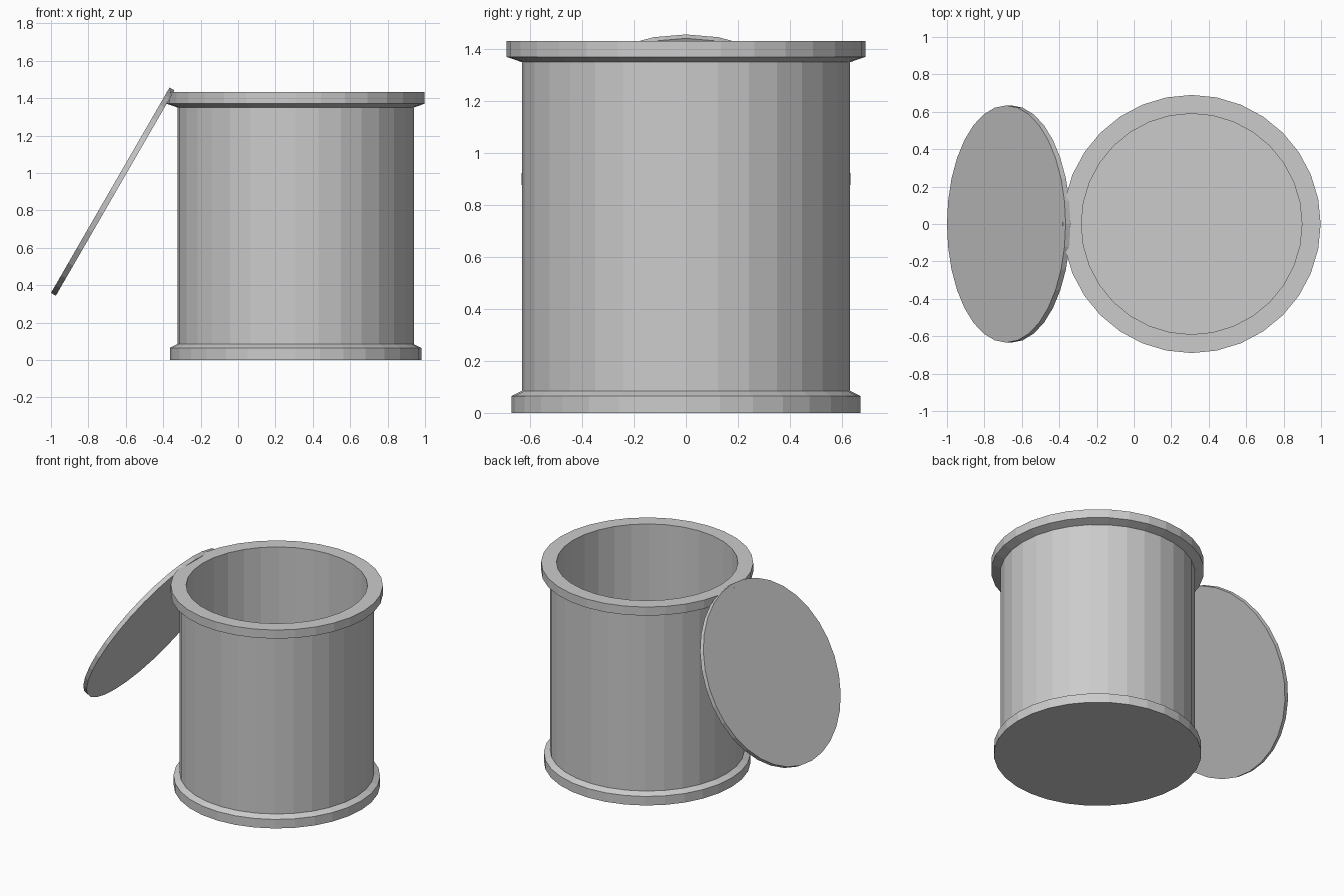
import bpy, bmesh
from math import sin, cos, pi, radians
from mathutils import Matrix

if "Cube" in bpy.data.objects:
    bpy.data.objects.remove(bpy.data.objects["Cube"])

SIDES = 32


def lathe(name, profile):
    """Revolve (radius, z) points around z; both ends are closed with flat caps."""
    bm = bmesh.new()
    rings = [[bm.verts.new((r * cos(2 * pi * i / SIDES), r * sin(2 * pi * i / SIDES), z))
              for i in range(SIDES)] for r, z in profile]
    for a, b in zip(rings, rings[1:]):
        for i in range(SIDES):
            j = (i + 1) % SIDES
            bm.faces.new((a[i], a[j], b[j], b[i]))
    bm.faces.new(rings[0][::-1])
    bm.faces.new(rings[-1])
    bmesh.ops.recalc_face_normals(bm, faces=bm.faces)
    mesh = bpy.data.meshes.new(name)
    bm.to_mesh(mesh)
    bm.free()
    obj = bpy.data.objects.new(name, mesh)
    bpy.context.collection.objects.link(obj)
    return obj


# Open can: base flange, straight wall, top rim, hollow inside
can = lathe("can_body", [
    (0.672, 0.0), (0.672, 0.065), (0.632, 0.085),
    (0.632, 1.35), (0.69, 1.37), (0.69, 1.432),
    (0.59, 1.432), (0.59, 0.065)])
can.location = (0.308, 0, 0)

# Thin lid hanging open from the left of the rim
lid = lathe("lid", [(0.634, -0.015), (0.634, 0.015)])
lid.matrix_world = Matrix.Translation((-0.67, 0, 0.9)) @ Matrix.Rotation(radians(-60), 4, 'Y')
